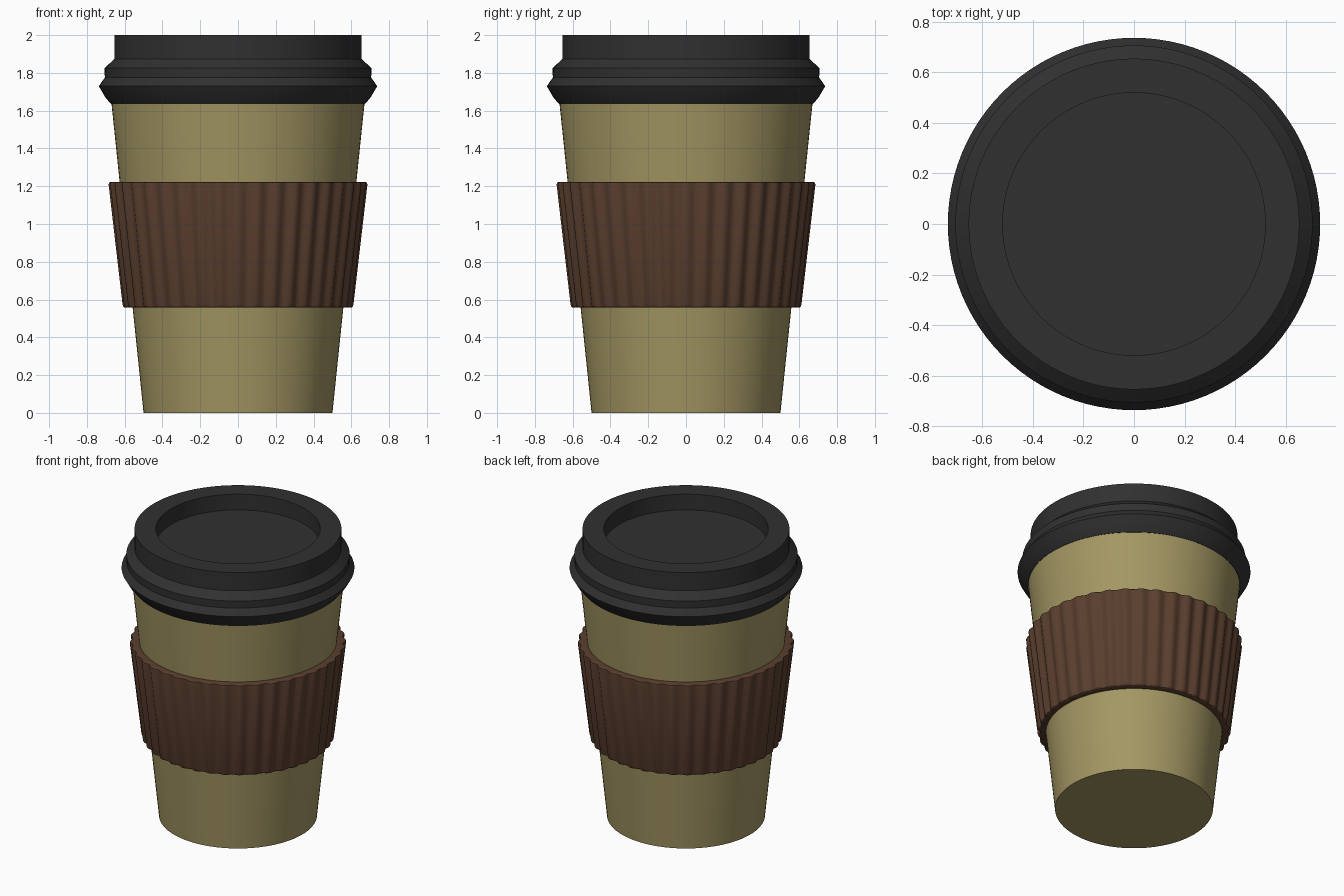
import bpy, bmesh, math

if "Cube" in bpy.data.objects:
    bpy.data.objects.remove(bpy.data.objects["Cube"])


def material(name, rgb):
    mat = bpy.data.materials.new(name)
    mat.diffuse_color = (*rgb, 1)
    mat.use_nodes = True
    mat.node_tree.nodes["Principled BSDF"].inputs["Base Color"].default_value = mat.diffuse_color
    return mat


def lathe(name, profile, mat, segments=96, closed=False, ribs=0, angle=30):
    """Revolve (radius, z, rib_depth) points around z; rib_depth pulls grooves inward."""
    bm = bmesh.new()
    rings = []
    for r, z, *depth in profile:
        d = depth[0] if depth else 0
        ring = []
        for i in range(segments):
            a = 2 * math.pi * i / segments
            rr = r - d * (0.5 - 0.5 * math.cos(ribs * a))
            ring.append(bm.verts.new((rr * math.cos(a), rr * math.sin(a), z)))
        rings.append(ring)
    pairs = list(zip(rings, rings[1:]))
    if closed:
        pairs.append((rings[-1], rings[0]))
    else:
        bm.faces.new(rings[0])
        bm.faces.new(rings[-1])
    for lo, hi in pairs:
        for i in range(segments):
            j = (i + 1) % segments
            bm.faces.new((lo[i], lo[j], hi[j], hi[i]))
    bmesh.ops.recalc_face_normals(bm, faces=bm.faces)
    mesh = bpy.data.meshes.new(name)
    bm.to_mesh(mesh)
    bm.free()
    mesh.materials.append(mat)
    obj = bpy.data.objects.new(name, mesh)
    bpy.context.collection.objects.link(obj)
    bpy.ops.object.select_all(action='DESELECT')
    bpy.context.view_layer.objects.active = obj
    obj.select_set(True)
    bpy.ops.object.shade_smooth_by_angle(angle=math.radians(angle))
    return obj


kraft = material("kraft_paper", (0.37, 0.31, 0.125))
brown = material("brown_card", (0.1, 0.048, 0.027))
black = material("black_plastic", (0.03, 0.03, 0.03))

# Tapered paper cup with a hollow inside
lathe("cup", [(0.50, 0), (0.67, 1.64), (0.65, 1.64), (0.482, 0.03)], kraft)

# Ribbed sleeve wrapped around the cup, with softened rims
lathe("sleeve", [
    (0.556, 0.557), (0.598, 0.557, 0.012), (0.606, 0.561, 0.015), (0.611, 0.572, 0.018),
    (0.685, 1.208, 0.018), (0.682, 1.219, 0.015), (0.674, 1.223, 0.012), (0.625, 1.223),
], brown, segments=320, closed=True, ribs=40, angle=40)

# Stepped lid with a recessed drinking top
lathe("lid", [
    (0.64, 1.635), (0.672, 1.635), (0.702, 1.67), (0.737, 1.73), (0.705, 1.775),
    (0.707, 1.825), (0.655, 1.873), (0.655, 2.0), (0.52, 2.0), (0.52, 1.89),
], black, angle=15)
